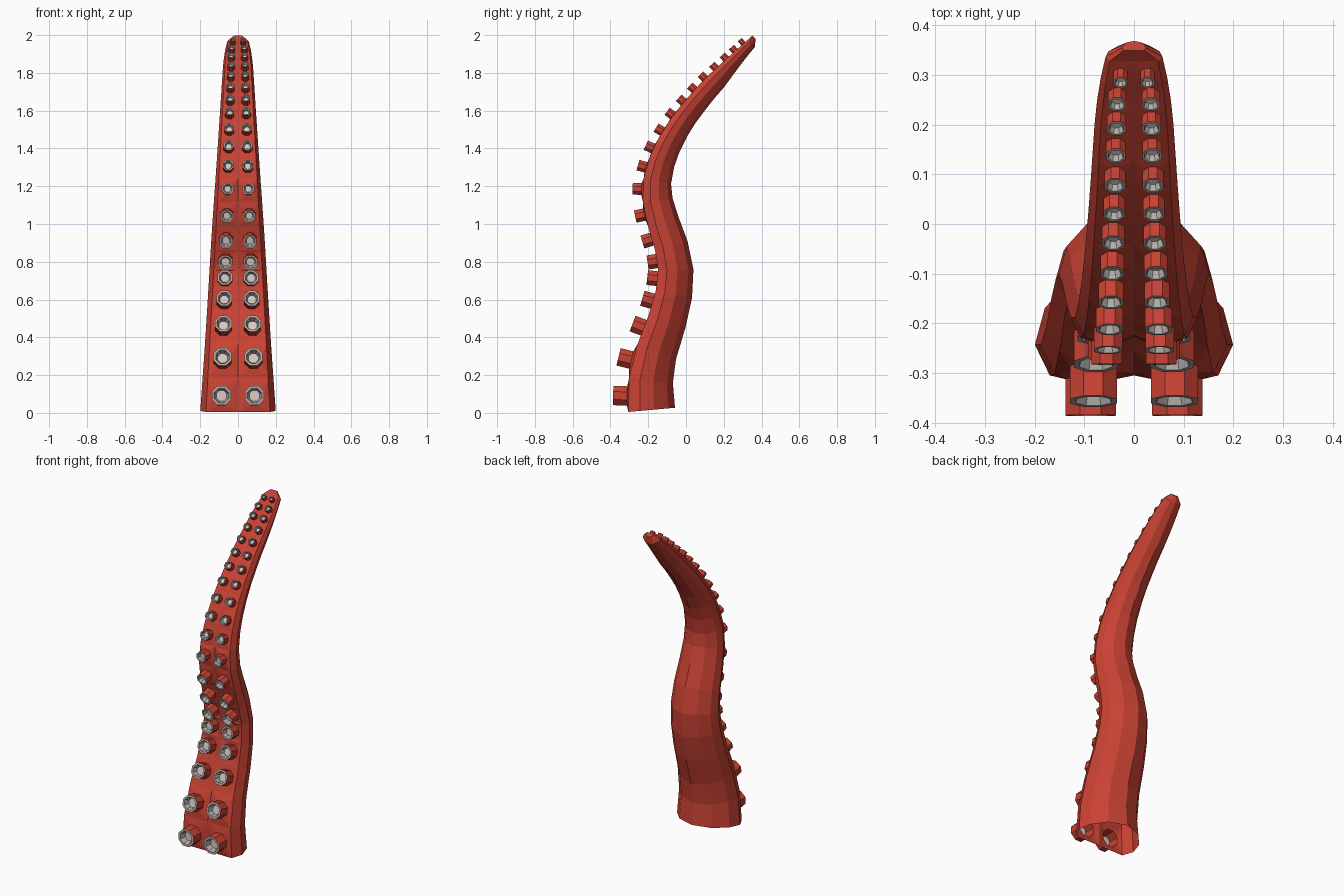
import bpy, bmesh, math
from mathutils import Vector

cube = bpy.data.objects.get("Cube")
if cube:
    bpy.data.objects.remove(cube)


def material(name, rgb):
    m = bpy.data.materials.new(name)
    m.use_nodes = True
    m.diffuse_color = (*rgb, 1)
    m.node_tree.nodes["Principled BSDF"].inputs["Base Color"].default_value = (*rgb, 1)
    return m


RED, RIM, CUP = range(3)
materials = [material("skin red", (0.58, 0.054, 0.033)),
             material("sucker grey", (0.47, 0.43, 0.40)),
             material("cup pink", (0.70, 0.58, 0.55))]

# Sucker centres along the front wall, as (y, z)
path = [(-.312, .09), (-.29, .28), (-.222, .45), (-.172, .59), (-.147, .71),
        (-.148, .805), (-.18, .92), (-.22, 1.05), (-.236, 1.185), (-.212, 1.3),
        (-.175, 1.4), (-.125, 1.49), (-.07, 1.575), (-.012, 1.645), (.045, 1.71),
        (.1, 1.77), (.158, 1.823), (.212, 1.873), (.26, 1.915), (.303, 1.955)]
rows = [Vector((0, y, z)) for y, z in path]
base, end = Vector((0, -.305, .005)), Vector((0, .328, 1.975))
rings = [base] + [(a + b) / 2 for a, b in zip(rows, rows[1:])] + [end]
X = Vector((1, 0, 0))

# Half cross-section: (share of half width, share of depth)
section = [(0, 0), (.85, 0), (1, .25), (.9, .55), (.55, .86), (0, 1)]


def half_width(z):
    return .2 - .065 * z


def outward(tangent):
    t = tangent.normalized()
    return Vector((0, -t.z, t.y))


bm = bmesh.new()


def ring(front, normal, width, depth):
    """Closed loop of vertices, front centre first, then round by +x."""
    pts = [front + X * (w * width) - normal * (d * depth) for w, d in section]
    pts += [Vector((-p.x, p.y, p.z)) for p in pts[-2:0:-1]]
    return [bm.verts.new(p) for p in pts]


def face(verts, mat=RED):
    bm.faces.new(verts).material_index = mat


def bridge(a, b, mat=RED):
    n = len(a)
    for i in range(n):
        face((a[i], a[(i + 1) % n], b[(i + 1) % n], b[i]), mat)


# Body rings, perpendicular to the curved spine
loops = []
for i, p in enumerate(rings):
    if i == 0:
        normal = Vector((0, -1, -.09)).normalized()
    else:
        normal = outward(rows[min(i, len(rows) - 1)] - rows[min(i, len(rows) - 1) - 1])
    w = half_width(p.z)
    tip = max(0, (p.z - 1.8) / .175)
    loops.append(ring(p, normal, w * (1 - .2 * tip ** 3), w * (1.24 - .5 * tip)))
loops.append(ring(Vector((0, .35, 1.998)), Vector((0, -.72, .69)), .024, .026))

# Side and back skin, then the rounded tip; the base stays open
count = len(loops[0])
for a, b in zip(loops[:-2], loops[1:-1]):
    for k in range(1, count - 1):
        face((a[k], a[k + 1], b[k + 1], b[k]))
bridge(loops[-2], loops[-1])
face(loops[-1])


def sucker(center, up, normal, radius, height, corners):
    """Hollow octagonal stub rising out of a four-cornered wall cell."""
    def octagon(scale, lift):
        loop = []
        for k in range(8):
            a = math.radians(22.5 + 45 * k)
            d = X * math.cos(a) + up * math.sin(a)
            loop.append(bm.verts.new(center + d * radius * scale + normal * lift))
        return loop

    steps = [octagon(s, height * h) for s, h in
             ((1, 0), (1, 1), (.76, 1), (.54, .55))]
    for (a, b), mat in zip(zip(steps, steps[1:]), (RED, RIM, RIM)):
        bridge(a, b, mat)
    face(steps[-1], CUP)
    # Wall around the stub: corners run right-up, left-up, left-down, right-down
    o = steps[0]
    for q in range(4):
        c, nxt = corners[q], corners[(q + 1) % 4]
        first, second, third = o[2 * q], o[2 * q + 1], o[(2 * q + 2) % 8]
        face((c, second, first))
        face((c, nxt, third, second))


# A pair of suckers in each wall cell
for i, p in enumerate(rows):
    low, high = loops[i], loops[i + 1]
    up = (rings[i + 1] - rings[i]).normalized()
    w = half_width(p.z)
    r = w * (.285 - .012 * p.z)
    if i == len(rows) - 1:
        r *= .8
    for side in (1, -1):
        edge = 1 if side > 0 else -1
        right, left = (edge, 0) if side > 0 else (0, edge)
        corners = [high[right], high[left], low[left], low[right]]
        offset = w * (.45 if i < len(rows) - 1 else .37)
        sucker(p + X * side * offset, up, outward(up), r, w * .38, corners)

bmesh.ops.recalc_face_normals(bm, faces=bm.faces[:])
mesh = bpy.data.meshes.new("tentacle")
bm.to_mesh(mesh)
bm.free()
for m in materials:
    mesh.materials.append(m)
body = bpy.data.objects.new("tentacle", mesh)
bpy.context.scene.collection.objects.link(body)
